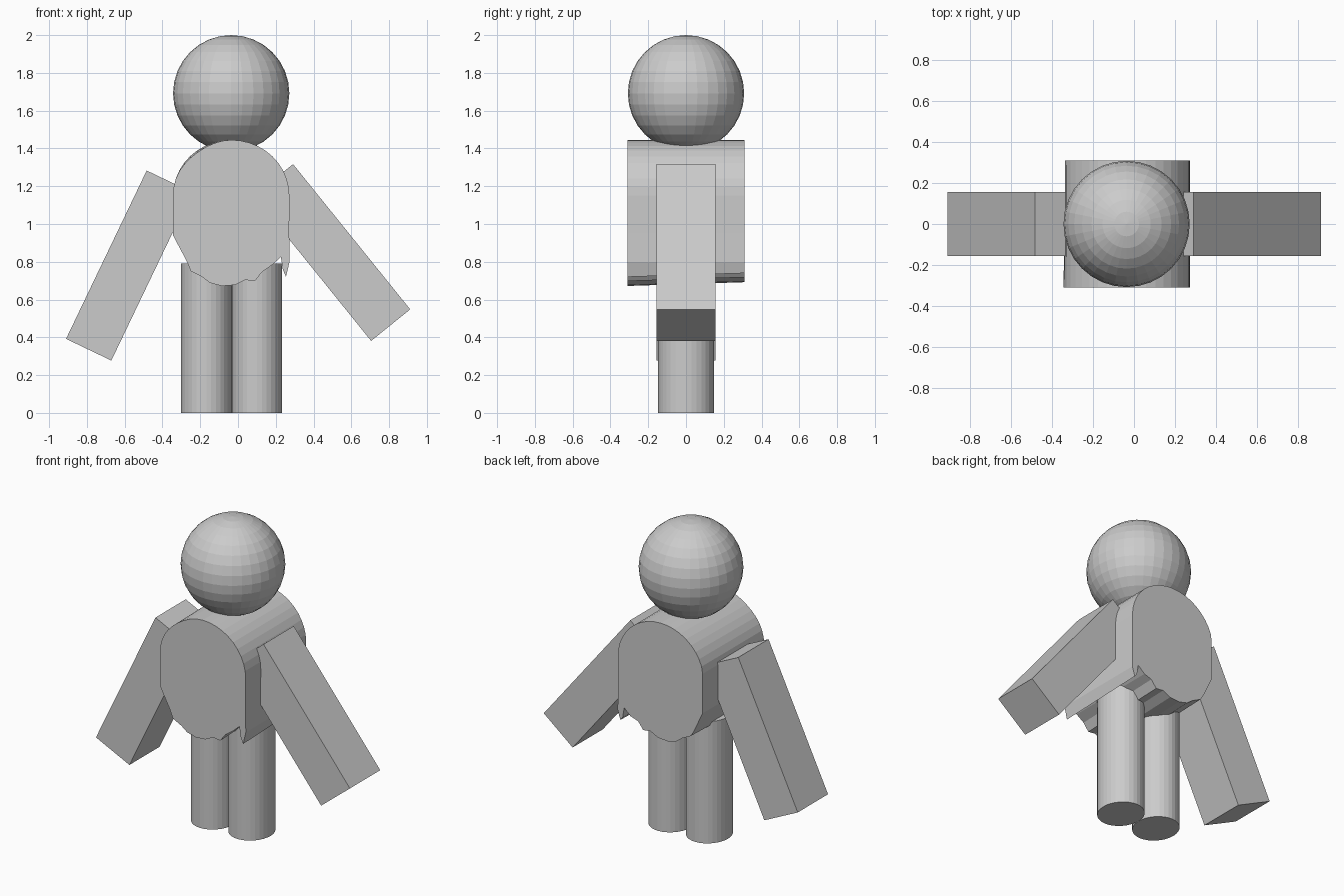
import bpy
import bmesh
import math

if "Cube" in bpy.data.objects:
    bpy.data.objects.remove(bpy.data.objects["Cube"])

# Single plain material
grey = bpy.data.materials.new("plain grey")
grey.use_nodes = True
colour = (0.6, 0.6, 0.6, 1)
grey.diffuse_color = colour
grey.node_tree.nodes["Principled BSDF"].inputs["Base Color"].default_value = colour


def finish(obj, name):
    obj.name = name
    obj.data.name = name
    obj.data.materials.append(grey)
    return obj


CENTRE = -0.036

# Head: faceted sphere
bpy.ops.mesh.primitive_uv_sphere_add(
    segments=32, ring_count=16, radius=0.308, location=(CENTRE, 0, 1.692))
finish(bpy.context.object, "head")

# Legs: slightly oval flat-topped columns
for side, x in (("right", -0.168), ("left", 0.1)):
    bpy.ops.mesh.primitive_cylinder_add(
        vertices=32, radius=1, depth=0.79, location=(x, 0, 0.395))
    leg = finish(bpy.context.object, side + "_leg")
    leg.scale = (0.134, 0.147, 1)

# Arms: tilted boxes of one size
for side, x, z, tilt in (("right", -0.577, 0.78, 25.6), ("left", 0.498, 0.849, -38.9)):
    bpy.ops.mesh.primitive_cube_add(
        size=1, location=(x, 0, z), rotation=(0, math.radians(tilt), 0))
    arm = finish(bpy.context.object, side + "_arm")
    arm.scale = (0.266, 0.31, 0.988)

# Torso: rounded shoulders above a ragged hem, swept from front to back
hem = [(-0.344, 0.94), (-0.27, 0.80), (-0.25, 0.75), (-0.19, 0.72),
       (-0.148, 0.688), (-0.085, 0.672), (-0.016, 0.677), (0.037, 0.704),
       (0.09, 0.698), (0.127, 0.746), (0.18, 0.783), (0.227, 0.825),
       (0.237, 0.76), (0.254, 0.72), (0.273, 0.80), (0.271, 0.95)]


def torso_outline(back):
    points = []
    for i in range(21):
        a = math.pi * i / 20
        x, z = 0.308 * math.cos(a), 0.295 * math.sin(a)
        if not back and x < 0:
            z *= 1 - 0.05 * math.sin(2 * a) ** 2
        points.append((CENTRE + x, 1.15 + z))
    points += [(x, z + 0.02 if back and z < 0.76 else z) for x, z in hem]
    if back:
        points = [(max(x, -0.336), z) for x, z in points]
    return points


bm = bmesh.new()
front = [bm.verts.new((x, -0.31, z)) for x, z in torso_outline(False)]
rear = [bm.verts.new((x, 0.31, z)) for x, z in torso_outline(True)]
bm.faces.new(front)
bm.faces.new(rear[::-1])
for i in range(len(front)):
    j = (i + 1) % len(front)
    bm.faces.new((front[i], rear[i], rear[j], front[j]))
bmesh.ops.recalc_face_normals(bm, faces=bm.faces)
mesh = bpy.data.meshes.new("torso")
bm.to_mesh(mesh)
bm.free()
torso = bpy.data.objects.new("torso", mesh)
bpy.context.collection.objects.link(torso)
finish(torso, "torso")
